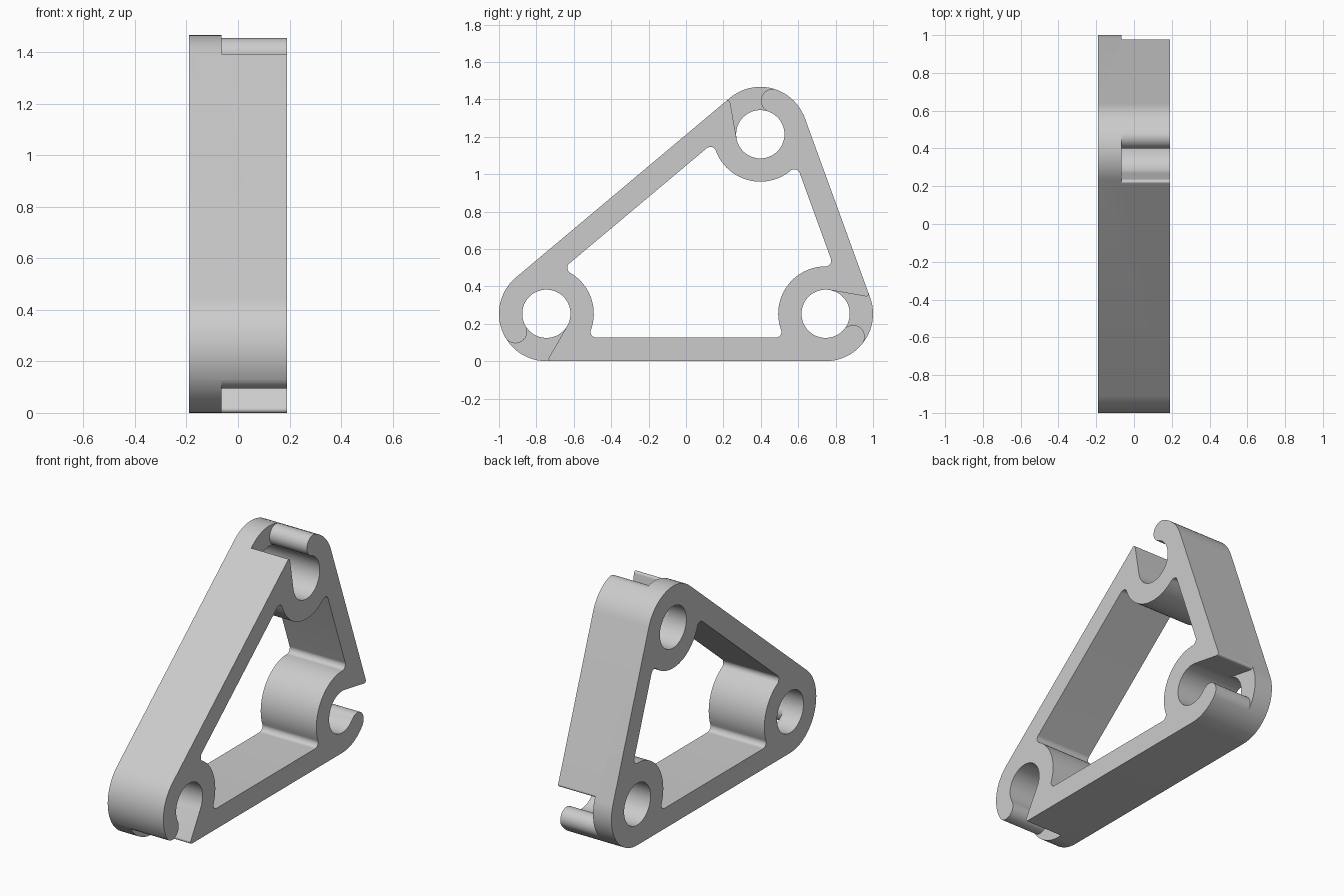
import bpy
import bmesh
from math import cos, sin, atan2, radians, degrees, sqrt, ceil
from mathutils import Vector

default = bpy.data.objects.get("Cube")
if default:
    bpy.data.objects.remove(default, do_unlink=True)

# Main dimensions
BOSS, HOLE, BAND, FILLET, TIP = 0.2535, 0.129, 0.127, 0.03, 0.013
SIDE = 1.493
X_BACK, X_STEP, X_FRONT = -0.19, -0.065, 0.19


def polar(deg):
    return Vector((cos(radians(deg)), sin(radians(deg))))


def angle(v):
    return degrees(atan2(v.y, v.x))


def arc(centre, r, a0, a1, ccw=True):
    """Points from angle a0 to a1 in the y-z plane."""
    sweep = (a1 - a0) % 360 if ccw else -((a0 - a1) % 360)
    n = max(2, ceil(abs(sweep) / 5 - 0.001))
    return [centre + r * polar(a0 + sweep * i / n) for i in range(n + 1)]


def prism(name, outlines, x0, x1):
    """Extrude closed y-z outlines along x."""
    bm = bmesh.new()
    for pts in outlines:
        cap = bm.faces.new([bm.verts.new((x0, p.x, p.y)) for p in pts])
        new = bmesh.ops.extrude_face_region(bm, geom=[cap], use_keep_orig=True)["geom"]
        for v in new:
            if isinstance(v, bmesh.types.BMVert):
                v.co.x = x1
    bmesh.ops.recalc_face_normals(bm, faces=bm.faces)
    mesh = bpy.data.meshes.new(name)
    bm.to_mesh(mesh)
    bm.free()
    obj = bpy.data.objects.new(name, mesh)
    bpy.context.collection.objects.link(obj)
    return obj


# Boss centres, counter-clockwise: an isosceles triangle with a 40 degree corner
low_front = Vector((-SIDE / 2, BOSS))
centres = [low_front, low_front + Vector((SIDE, 0)), low_front + SIDE * polar(40)]
edge_dirs = [0, 110, 220]          # direction of the edge leaving each centre

outer, cavity, holes, mouths = [], [], [], []
reach = sqrt((BOSS + FILLET) ** 2 - (BAND - FILLET) ** 2)
for i, c in enumerate(centres):
    out_a, in_a = edge_dirs[i], edge_dirs[i - 1]
    n_in, n_out = in_a - 90, out_a - 90        # outward normals

    # Rounded outer corner
    outer += arc(c, BOSS, n_in, n_out)

    # Window: fillet, round of the boss, fillet
    f1 = c - reach * polar(in_a) + (BAND - FILLET) * polar(n_in)
    f2 = c + reach * polar(out_a) + (BAND - FILLET) * polar(n_out)
    cavity += arc(f1, FILLET, n_in, angle(c - f1))
    cavity += arc(c, BOSS, angle(f1 - c), angle(f2 - c), ccw=False)[1:-1]
    cavity += arc(f2, FILLET, angle(c - f2), n_out)

    holes.append(arc(c, HOLE, 0, 359.999)[:-1])

    # Clip mouth: slanted wall with a rounded tip, then a round hook end
    h = out_a - 150
    start = c + HOLE * polar(h + 120)
    corner = start + (BOSS - HOLE / 2) / cos(radians(30)) * polar(h + 30)
    tip = arc(corner + 2 * TIP * polar(h + 180), TIP, h - 60, h + 60)
    mid = c + (BOSS + HOLE) / 2 * polar(h)
    hook = arc(mid, (BOSS - HOLE) / 2, h, h + 180)
    beyond = [tip[-1] + 0.2 * polar(h + 60), mid + 0.3 * polar(h)]
    mouths.append([c, start] + tip + beyond + hook)

# Solid frame with the window, holes and mouths cut out
frame = prism("clip_frame", [outer], X_BACK, X_FRONT)
cutters = [prism("window_cutter", [cavity], -0.4, 0.4),
           prism("hole_cutter", holes, -0.4, 0.4),
           prism("mouth_cutter", mouths, X_STEP, 0.4)]

bpy.ops.object.select_all(action="DESELECT")
frame.select_set(True)
bpy.context.view_layer.objects.active = frame
for cutter in cutters:
    mod = frame.modifiers.new(cutter.name, "BOOLEAN")
    mod.operation, mod.solver, mod.object = "DIFFERENCE", "EXACT", cutter
    bpy.ops.object.modifier_apply(modifier=mod.name)
    bpy.data.objects.remove(cutter, do_unlink=True)

# Plain grey
colour = (0.6, 0.6, 0.6, 1)
grey = bpy.data.materials.new("light_grey")
grey.use_nodes = True
grey.diffuse_color = colour
grey.node_tree.nodes["Principled BSDF"].inputs["Base Color"].default_value = colour
frame.data.materials.clear()
frame.data.materials.append(grey)
bpy.ops.object.shade_smooth_by_angle(angle=radians(30))
